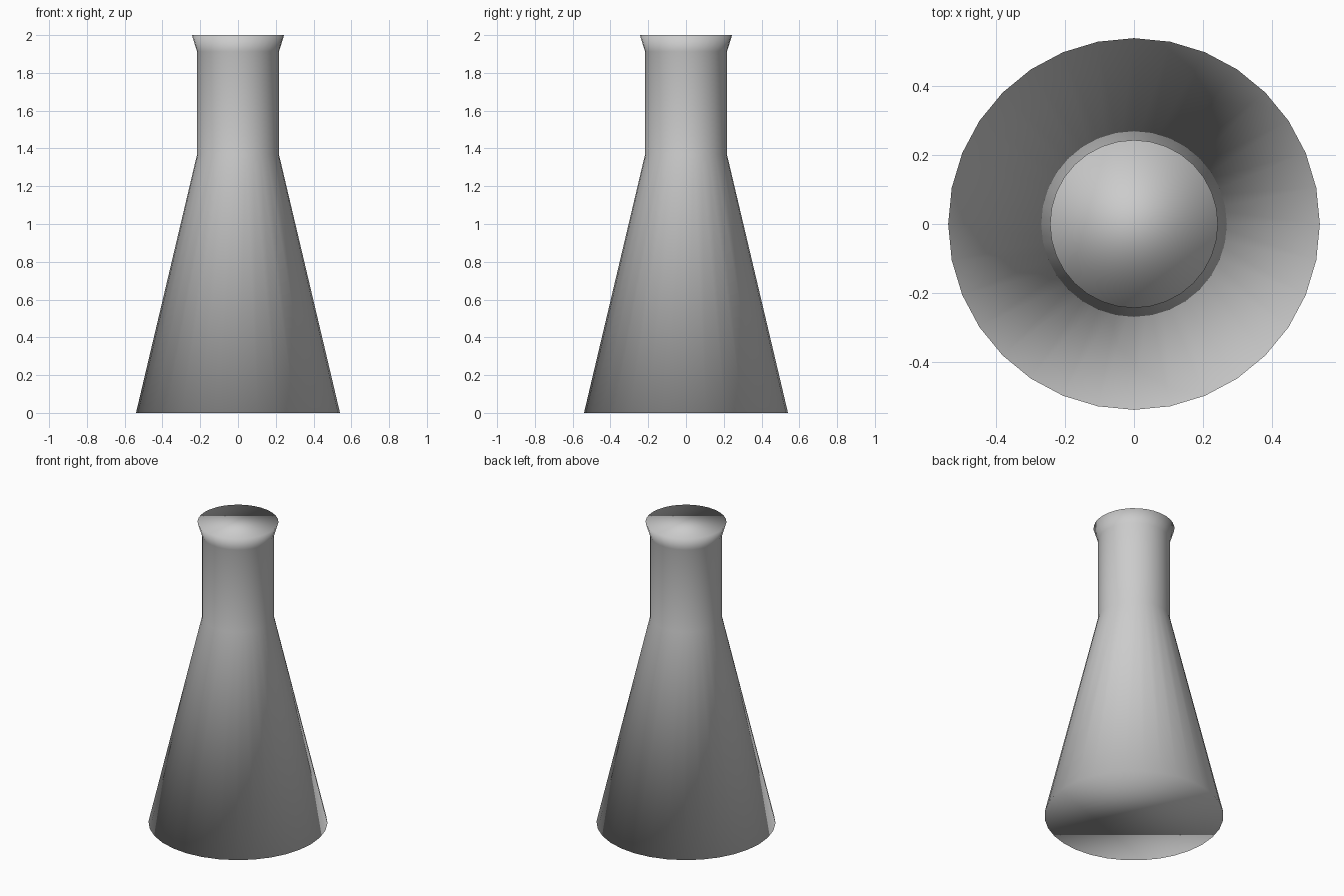
import bpy, bmesh
from math import cos, sin, pi

if "Cube" in bpy.data.objects:
    bpy.data.objects.remove(bpy.data.objects["Cube"])

SIDES = 32
# (radius, height): base, shoulder, neck top, flared lip
PROFILE = [(0.54, 0.0), (0.217, 1.367), (0.217, 1.913), (0.244, 2.0)]


def lathe(name, profile, sides):
    """Closed solid of revolution with n-gon caps, smooth all over."""
    bm = bmesh.new()
    rings = [[bm.verts.new((r * cos(2 * pi * i / sides), r * sin(2 * pi * i / sides), z))
              for i in range(sides)] for r, z in profile]
    for low, high in zip(rings, rings[1:]):
        for i in range(sides):
            j = (i + 1) % sides
            bm.faces.new((low[i], low[j], high[j], high[i]))
    bm.faces.new(rings[0][::-1])
    bm.faces.new(rings[-1])
    for face in bm.faces:
        face.smooth = True
    mesh = bpy.data.meshes.new(name)
    bm.to_mesh(mesh)
    bm.free()
    obj = bpy.data.objects.new(name, mesh)
    bpy.context.collection.objects.link(obj)
    return obj


# Conical flask: sloped body, straight neck and flared lip in one solid
lathe("conical_flask", PROFILE, SIDES)
